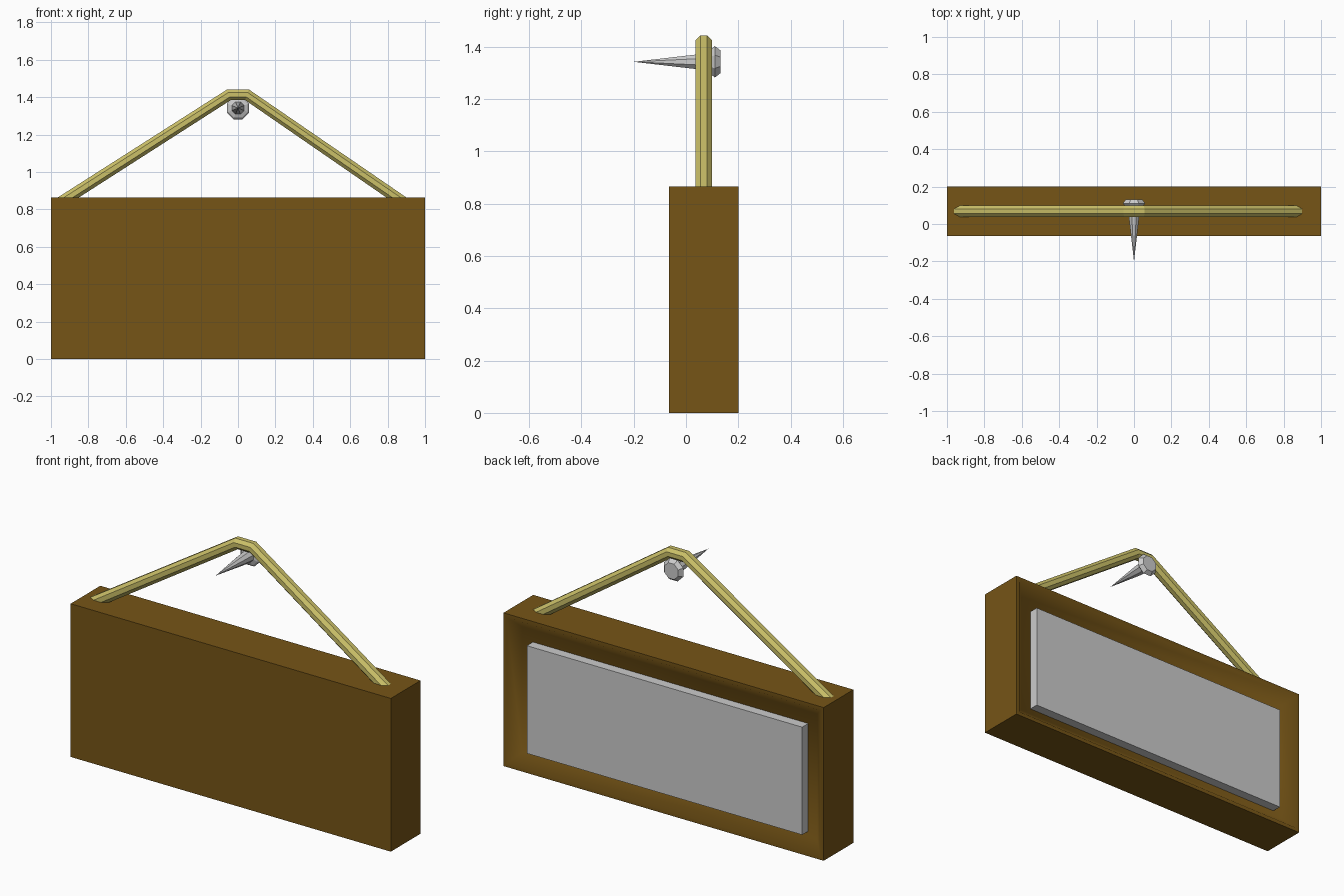
import bpy, bmesh, math
from mathutils import Vector

if "Cube" in bpy.data.objects:
    bpy.data.objects.remove(bpy.data.objects["Cube"])


def material(name, rgb):
    m = bpy.data.materials.new(name)
    m.diffuse_color = (*rgb, 1)
    m.use_nodes = True
    m.node_tree.nodes["Principled BSDF"].inputs["Base Color"].default_value = m.diffuse_color
    return m


def make_object(name, bm, mat=None):
    bmesh.ops.recalc_face_normals(bm, faces=bm.faces[:])
    me = bpy.data.meshes.new(name)
    bm.to_mesh(me)
    bm.free()
    ob = bpy.data.objects.new(name, me)
    bpy.context.collection.objects.link(ob)
    if mat:
        me.materials.append(mat)
    return ob


def box(lo, hi):
    lo, hi = Vector(lo), Vector(hi)
    bm = bmesh.new()
    bmesh.ops.create_cube(bm, size=1)
    bmesh.ops.scale(bm, vec=hi - lo, verts=bm.verts[:])
    bmesh.ops.translate(bm, vec=(lo + hi) / 2, verts=bm.verts[:])
    return bm


wood = material("wood", (0.18, 0.09, 0.008))
cord = material("cord", (0.60, 0.53, 0.14))

# Wooden board with a dished recess in its back
bm = box((-1, -0.065, 0), (1, 0.2, 0.865))
bm.normal_update()
back = next(f for f in bm.faces if f.normal.y > 0.9)
bmesh.ops.inset_region(bm, faces=[back], thickness=0.03)
bmesh.ops.inset_region(bm, faces=[back], thickness=0.08, depth=-0.055)
board = make_object("board", bm, wood)
bpy.context.view_layer.objects.active = board
board.select_set(True)
bpy.ops.object.shade_smooth_by_angle(angle=math.radians(50))

# Grey panel lying in the recess
make_object("back_panel", box((-0.865, 0.135, 0.11), (0.855, 0.199, 0.718)))

# Hanging cord: eight-sided tube bent over the nail
path = [(-0.96, 0.83), (-0.048, 1.413), (0.048, 1.413), (0.896, 0.83)]
angles = [math.radians(22.5 + 45 * i) for i in range(8)]
bm = bmesh.new()
rings = []
for i, (x, z) in enumerate(path):
    a = Vector(path[max(i - 1, 0)])
    b = Vector(path[min(i + 1, len(path) - 1)])
    t = (b - a).normalized()
    if 0 < i < len(path) - 1:
        p = Vector((x, z))
        t = ((p - a).normalized() + (b - p).normalized()).normalized()
    rings.append([bm.verts.new((x - t.y * 0.033 * math.sin(k),
                                0.068 + 0.034 * math.cos(k),
                                z + t.x * 0.033 * math.sin(k))) for k in angles])
for r, s in zip(rings, rings[1:]):
    for k in range(8):
        bm.faces.new((r[k], r[k - 1], s[k - 1], s[k]))
bm.faces.new(rings[0])
bm.faces.new(rings[-1])
make_object("cord", bm, cord)

# Nail: eight-sided spike with a chamfered head, (y, radius) profile
profile = [(0.03, 0.029), (0.092, 0.035), (0.1, 0.056),
           (0.11, 0.065), (0.132, 0.047)]
bm = bmesh.new()
tip = bm.verts.new((0, -0.2, 1.342))
rings = [[bm.verts.new((r * math.cos(k), y, 1.342 + r * math.sin(k)))
          for k in angles] for y, r in profile]
for k in range(8):
    bm.faces.new((tip, rings[0][k - 1], rings[0][k]))
    for r, s in zip(rings, rings[1:]):
        bm.faces.new((r[k], r[k - 1], s[k - 1], s[k]))
bm.faces.new(rings[-1])
make_object("nail", bm)
